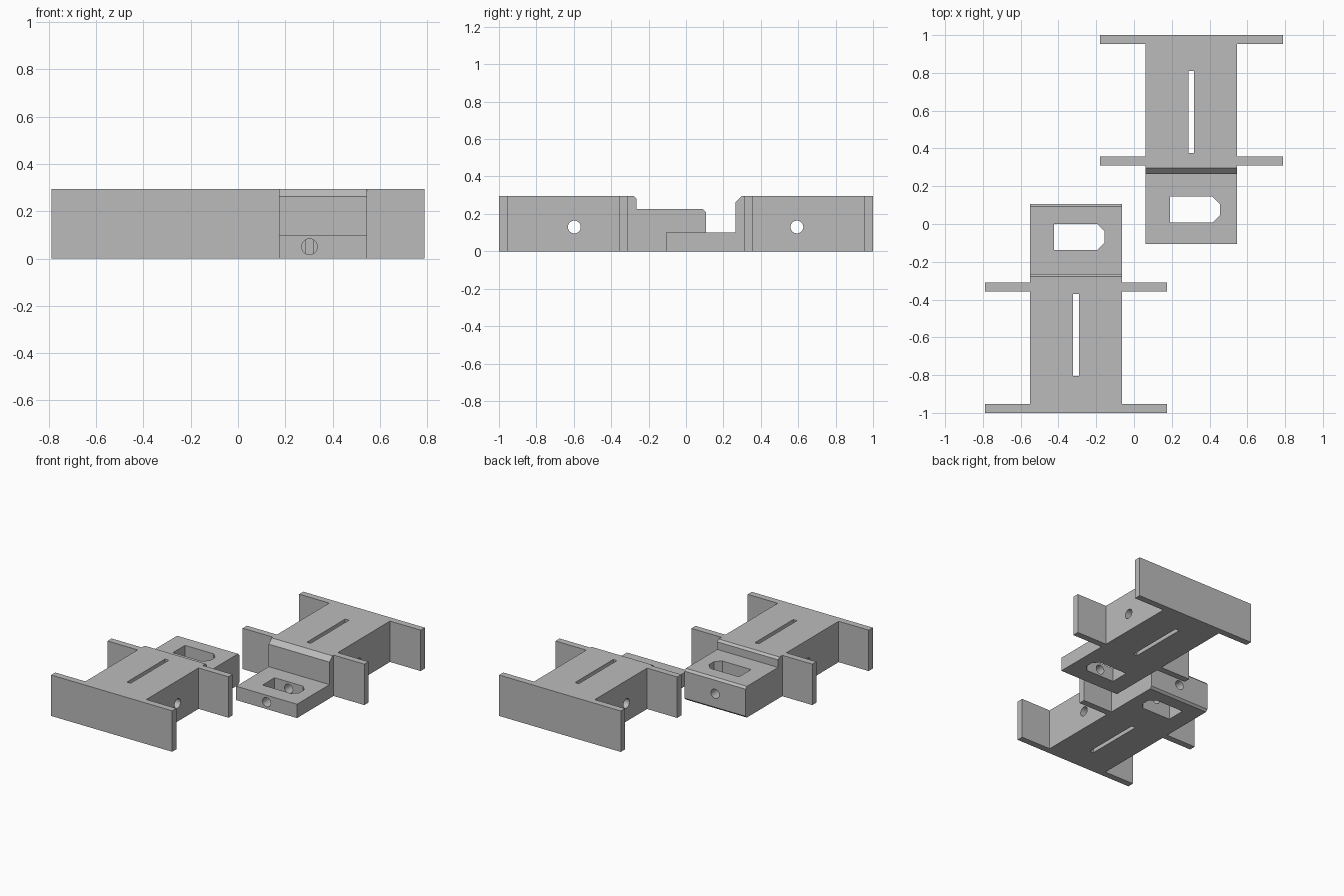
import bpy, bmesh, math
from mathutils import Vector, Matrix

if "Cube" in bpy.data.objects:
    bpy.data.objects.remove(bpy.data.objects["Cube"])

grey = bpy.data.materials.new("plain grey")
grey.diffuse_color = (0.5, 0.5, 0.5, 1)
grey.use_nodes = True
grey.node_tree.nodes["Principled BSDF"].inputs["Base Color"].default_value = grey.diffuse_color


def prism(name, points, direction):
    """Extrude a closed outline of 3D points along a direction."""
    bm = bmesh.new()
    face = bm.faces.new([bm.verts.new(p) for p in points])
    out = bmesh.ops.extrude_face_region(bm, geom=[face])
    moved = [v for v in out["geom"] if isinstance(v, bmesh.types.BMVert)]
    bmesh.ops.translate(bm, verts=moved, vec=Vector(direction))
    bmesh.ops.recalc_face_normals(bm, faces=bm.faces)
    return finish(name, bm)


def finish(name, bm):
    mesh = bpy.data.meshes.new(name)
    bm.to_mesh(mesh)
    bm.free()
    mesh.materials.append(grey)
    obj = bpy.data.objects.new(name, mesh)
    bpy.context.collection.objects.link(obj)
    return obj


def box(name, x0, x1, y0, y1, z0, z1):
    return prism(name, [(x0, y0, z0), (x1, y0, z0), (x1, y1, z0), (x0, y1, z0)],
                 (0, 0, z1 - z0))


def bore(name, start, end, radius):
    """Round cutter between two points."""
    a, b = Vector(start), Vector(end)
    bm = bmesh.new()
    turn = (b - a).to_track_quat("Z", "Y").to_matrix().to_4x4()
    bmesh.ops.create_cone(bm, cap_ends=True, segments=40, radius1=radius,
                          radius2=radius, depth=(b - a).length,
                          matrix=Matrix.Translation((a + b) / 2) @ turn)
    return finish(name, bm)


def combine(target, tool, operation):
    mod = target.modifiers.new("combine", "BOOLEAN")
    mod.operation, mod.solver, mod.object = operation, "EXACT", tool
    bpy.context.view_layer.objects.active = target
    bpy.ops.object.modifier_apply(modifier=mod.name)
    bpy.data.objects.remove(tool)


H = 0.295   # full height


def bracket(name, profile, x0, x1, wings, flanges, slot, window, side_hole, end_hole):
    cx = (x0 + x1) / 2
    # stepped body
    body = prism(name, [(x0, y, z) for y, z in profile], (x1 - x0, 0, 0))
    # wide cross flanges
    for y0, y1 in flanges:
        combine(body, box("flange", wings[0], wings[1], y0, y1, 0, H), "UNION")
    # narrow slot through the body
    combine(body, box("slot", cx - 0.015, cx + 0.015, slot[0], slot[1], -0.1, 0.5),
            "DIFFERENCE")
    # nut window with two clipped corners
    wx0, wx1, wy0, wy1 = window
    c = 0.039
    outline = [(wx0, wy0), (wx1 - c, wy0), (wx1, wy0 + c),
               (wx1, wy1 - c), (wx1 - c, wy1), (wx0, wy1)]
    combine(body, prism("window", [(x, y, -0.1) for x, y in outline], (0, 0, 0.6)),
            "DIFFERENCE")
    # cross hole and lengthwise bolt hole
    combine(body, bore("cross_hole", (x0 - 0.05, side_hole, 0.13),
                       (x1 + 0.05, side_hole, 0.13), 0.034), "DIFFERENCE")
    ya, yb, z = end_hole
    combine(body, bore("bolt_hole", (cx, ya, z), (cx, yb, z), 0.033), "DIFFERENCE")
    bpy.ops.object.select_all(action="DESELECT")
    body.select_set(True)
    bpy.context.view_layer.objects.active = body
    bpy.ops.object.shade_smooth_by_angle(angle=math.radians(30))


# bracket with the thin tongue
bracket("thin_tongue_bracket",
        [(-0.106, 0), (1, 0), (1, H), (0.297, H), (0.264, 0.262), (0.264, 0.1), (-0.106, 0.1)],
        0.06, 0.545, (-0.18, 0.79), [(0.311, 0.358), (0.953, 1.0)],
        (0.375, 0.81), (0.19, 0.455, 0.008, 0.145), 0.593, (-0.2, 0.39, 0.05))

# bracket with the thick tongue
bracket("thick_tongue_bracket",
        [(-1, 0), (0.092, 0), (0.107, 0.015), (0.107, 0.21), (0.092, 0.225),
         (-0.264, 0.225), (-0.264, 0.28), (-0.279, H), (-1, H)],
        -0.55, -0.064, (-0.79, 0.175), [(-0.358, -0.311), (-1.0, -0.953)],
        (-0.805, -0.37), (-0.423, -0.155, -0.137, 0.0), -0.597, (0.2, -0.385, 0.112))
